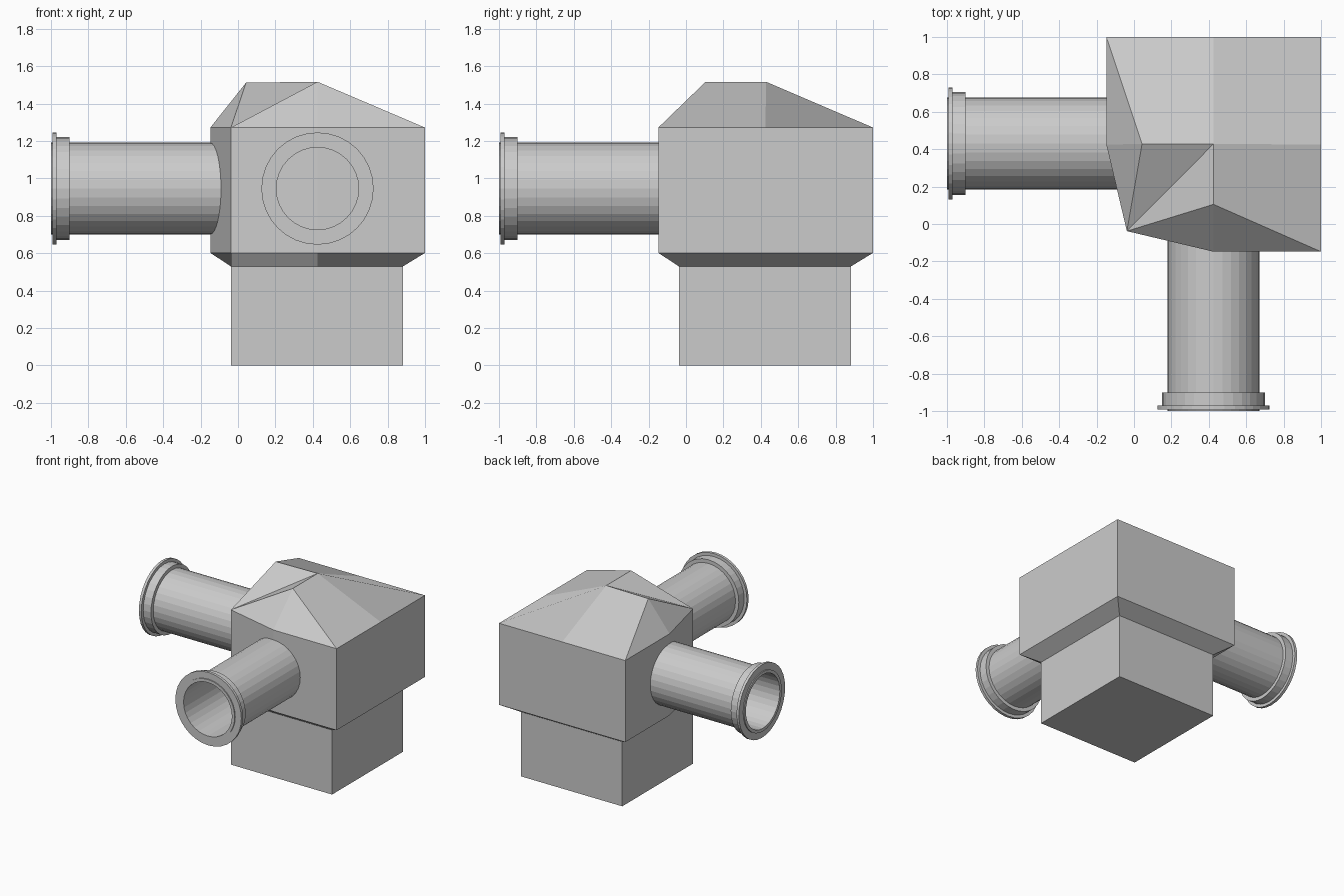
import bpy, bmesh
from math import sin, cos, tau, pi
from mathutils import Matrix

if "Cube" in bpy.data.objects:
    bpy.data.objects.remove(bpy.data.objects["Cube"])


def make_object(name, bm, matrix=None):
    bmesh.ops.recalc_face_normals(bm, faces=bm.faces)
    if matrix:
        bm.transform(matrix)
    mesh = bpy.data.meshes.new(name)
    bm.to_mesh(mesh)
    bm.free()
    obj = bpy.data.objects.new(name, mesh)
    bpy.context.collection.objects.link(obj)
    return obj


def ring(bm, points, z):
    return [bm.verts.new((x, y, z)) for x, y in points]


def bridge(bm, a, b):
    n = len(a)
    for i in range(n):
        j = (i + 1) % n
        bm.faces.new((a[i], a[j], b[j], b[i]))


# Housing: square foot, flared collar, wide body and faceted roof
MID, LO, HI = 0.425, -0.148, 1.0
FLO, FHI = -0.038, 0.882
foot = [(FLO, FLO), (MID, FLO), (FHI, FLO), (FHI, MID),
        (FHI, FHI), (MID, FHI), (FLO, FHI), (FLO, MID)]
body = [(FLO, FLO), (MID, LO), (HI, LO), (HI, MID),
        (HI, HI), (MID, HI), (LO, HI), (LO, MID)]

bm = bmesh.new()
levels = [ring(bm, foot, 0), ring(bm, foot, 0.53),
          ring(bm, body, 0.602), ring(bm, body, 1.272)]
bm.faces.new(levels[0][::-1])
for lower, upper in zip(levels, levels[1:]):
    bridge(bm, lower, upper)

# Roof: peak plus two shoulder points over the pipe sides
e = levels[-1]
peak = bm.verts.new((MID, 0.428, 1.517))
left = bm.verts.new((0.043, 0.428, 1.512))
front = bm.verts.new((MID, 0.105, 1.517))
for face in [(e[0], e[1], front), (e[1], e[2], front), (e[2], e[3], peak, front),
             (e[4], e[5], peak, e[3]), (e[5], e[6], left, peak), (e[6], e[7], left),
             (e[7], e[0], left), (e[0], front, peak), (e[0], peak, left)]:
    bm.faces.new(face)
make_object("housing", bm)


# Pipes: lathed hollow tube with a stepped flange, pointing along +z of the profile
def pipe(name, matrix, sides=32):
    profile = [(0.22, 0.07), (0.245, 0.07), (0.245, 0.9), (0.275, 0.9), (0.275, 0.97),
               (0.3, 0.97), (0.3, 0.992), (0.245, 0.992), (0.245, 1.0), (0.22, 1.0)]
    bm = bmesh.new()
    rings = [ring(bm, [(r * cos(tau * i / sides), r * sin(tau * i / sides))
                       for i in range(sides)], z) for r, z in profile]
    for a, b in zip(rings, rings[1:] + rings[:1]):
        bridge(bm, a, b)
    make_object(name, bm, matrix)


AXIS_Z = 0.946
pipe("front_pipe", Matrix.Translation((MID, 0, AXIS_Z)) @ Matrix.Rotation(pi / 2, 4, 'X'))
pipe("left_pipe", Matrix.Translation((0, MID + 0.005, AXIS_Z)) @ Matrix.Rotation(-pi / 2, 4, 'Y'))
